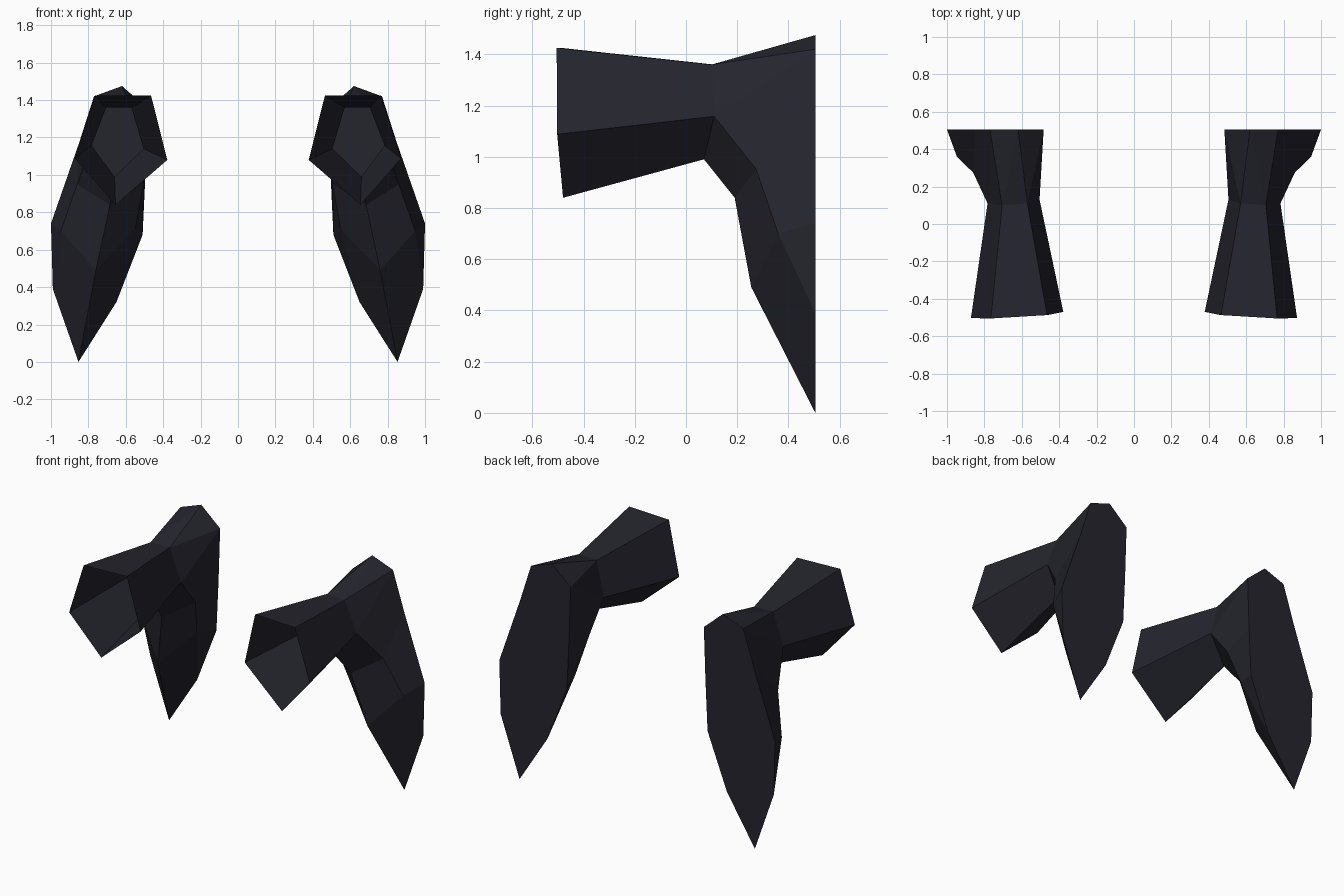
import bpy, bmesh

if "Cube" in bpy.data.objects:
    bpy.data.objects.remove(bpy.data.objects["Cube"])

mat = bpy.data.materials.new("charcoal black")
mat.diffuse_color = (0.018, 0.018, 0.027, 1)
mat.use_nodes = True
mat.node_tree.nodes["Principled BSDF"].inputs["Base Color"].default_value = mat.diffuse_color

BACK = 0.505  # flat rear plane


def back(*pts):
    return [(x, BACK, z) for x, z in pts]


# Open flared front end and narrow waist, both five-sided
mouth = [(0.465, -0.487, 1.425), (0.765, -0.505, 1.425), (0.872, -0.503, 1.088),
         (0.655, -0.48, 0.84), (0.378, -0.47, 1.08)]
waist = [(0.57, 0.11, 1.36), (0.705, 0.10, 1.36), (0.783, 0.11, 1.158),
         (0.66, 0.07, 0.99), (0.505, 0.13, 1.14)]

# Columns running down the hanging lower part, each from waist to tip
tip = (0.853, BACK, 0.0)
peak = (0.62, BACK, 1.475)
outer_back = back((0.77, 1.42), (0.85, 1.17), (1.0, 0.74), (0.99, 0.39))
inner_back = back((0.483, 1.355), (0.495, 1.0), (0.51, 0.68), (0.65, 0.32))
outer = [waist[2], (0.86, 0.275, 0.95), (0.947, 0.36, 0.70), outer_back[3]]
ridge = [waist[3], (0.685, 0.19, 0.84), (0.76, 0.255, 0.49), tip]
inner = [waist[4], (0.505, 0.28, 0.95), (0.55, 0.36, 0.71), inner_back[3]]


def build(name, side):
    bm = bmesh.new()
    verts = {}

    def face(*pts):
        vs = []
        for p in pts:
            if p not in verts:
                verts[p] = bm.verts.new((side * p[0], p[1], p[2]))
            if verts[p] not in vs:
                vs.append(verts[p])
        if len(vs) > 2:
            bm.faces.new(vs)

    # Front sleeve
    for i in range(5):
        j = (i + 1) % 5
        face(mouth[i], mouth[j], waist[j], waist[i])
    # Side and front strips of the lower part
    cols = [outer_back, outer, ridge, inner, inner_back]
    for a, b in zip(cols, cols[1:]):
        for i in range(3):
            face(a[i], b[i], b[i + 1], a[i + 1])
    # Shoulder over the waist
    face(waist[1], waist[2], outer_back[0])
    face(waist[1], outer_back[0], peak)
    face(waist[0], waist[1], peak)
    face(waist[0], peak, inner_back[0])
    face(waist[0], inner_back[0], waist[4])
    # Flat rear face
    face(peak, *outer_back, tip, *reversed(inner_back))

    bmesh.ops.recalc_face_normals(bm, faces=bm.faces)
    me = bpy.data.meshes.new(name)
    bm.to_mesh(me)
    bm.free()
    me.materials.append(mat)
    bpy.context.collection.objects.link(bpy.data.objects.new(name, me))


build("right_bent_sleeve", 1)
build("left_bent_sleeve", -1)
